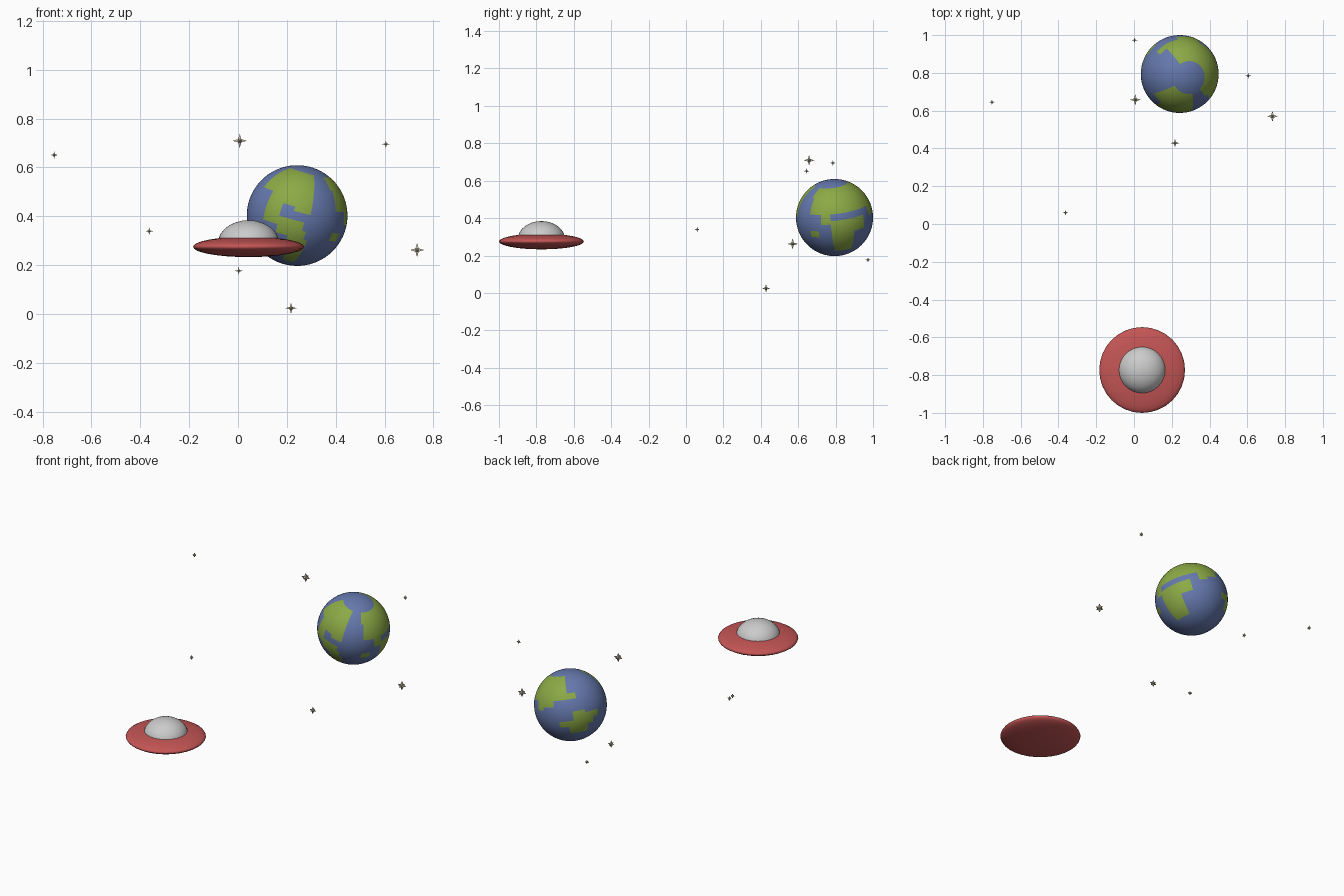
import bpy, bmesh, math
from mathutils import Matrix, Vector, Euler

if "Cube" in bpy.data.objects:
    bpy.data.objects.remove(bpy.data.objects["Cube"])


def material(name, rgb):
    m = bpy.data.materials.new(name)
    m.diffuse_color = (*rgb, 1)
    m.use_nodes = True
    m.node_tree.nodes["Principled BSDF"].inputs["Base Color"].default_value = m.diffuse_color
    return m


def finish(bm, name, mats=(), smooth=False):
    me = bpy.data.meshes.new(name)
    bm.to_mesh(me)
    bm.free()
    for m in mats:
        me.materials.append(m)
    for p in me.polygons:
        p.use_smooth = smooth
    ob = bpy.data.objects.new(name, me)
    bpy.context.collection.objects.link(ob)
    return ob


def ball(segments, rings):
    bm = bmesh.new()
    bmesh.ops.create_uvsphere(bm, u_segments=segments, v_segments=rings, radius=1)
    return bm


ocean = material("ocean_blue", (0.13, 0.19, 0.42))
land = material("land_green", (0.26, 0.40, 0.06))
red = material("saucer_red", (0.55, 0.09, 0.09))
pale = material("star_cream", (0.62, 0.58, 0.42))

# Blocky continents: (lon min, lon max, lat min, lat max) in degrees
LAND = [
    (-150, -75, 25, 65), (-130, -110, -10, 25), (-110, -75, 15, 25), (-95, -75, 10, 15),
    (-130, -80, -10, 0), (-110, -75, -20, -10), (-95, -70, -60, -20),
    (-45, 125, 45, 65), (-40, 125, 30, 45), (-40, 140, 20, 30),
    (65, 100, 10, 20), (65, 80, 5, 10), (-20, -5, 5, 20),
    (-5, 50, -10, 10), (-5, 30, -45, -10), (-40, -25, -15, -5),
    (130, 150, -5, 0), (130, 175, -15, -5), (105, 165, -25, -15), (120, 155, -40, -25),
]

# Planet, with land painted on the sphere's faces
bm = ball(72, 36)
for f in bm.faces:
    c = f.calc_center_median().normalized()
    lon, lat = math.degrees(math.atan2(c.y, c.x)), math.degrees(math.asin(c.z))
    f.material_index = int(any(a < lon < b and s < lat < n for a, b, s, n in LAND))
planet = finish(bm, "planet", (ocean, land), True)
planet.location = (0.242, 0.794, 0.403)
planet.scale = (0.206,) * 3
planet.rotation_euler = Euler((0.1, 0.263, 0))

# Saucer hull: flattened sphere
hull = finish(ball(32, 16), "saucer_hull", (red,), True)
hull.location = (0.043, -0.773, 0.275)
hull.scale = (0.227, 0.227, 0.042)

# Saucer dome: upper half of a slightly squashed sphere
bm = ball(32, 16)
bmesh.ops.delete(bm, geom=[v for v in bm.verts if v.co.z < -0.01], context='VERTS')
dome = finish(bm, "saucer_dome", (), True)
dome.location = (0.043, -0.773, 0.288)
dome.scale = (0.126, 0.126, 0.096)

# Stars: small cubes with a spike on each face
STARS = [
    (-0.752, 0.645, 0.651, 0.015), (0.007, 0.658, 0.709, 0.029), (0.605, 0.785, 0.695, 0.015),
    (-0.363, 0.06, 0.339, 0.015), (0.733, 0.57, 0.262, 0.029), (0.003, 0.973, 0.177, 0.015),
    (0.217, 0.428, 0.024, 0.023),
]
for i, (x, y, z, r) in enumerate(STARS):
    bm = bmesh.new()
    bmesh.ops.create_cube(bm, size=0.46 * r)
    tips = bmesh.ops.poke(bm, faces=bm.faces[:])["verts"]
    for v in tips:
        v.co = v.co.normalized() * r
    star = finish(bm, f"star_{i + 1}", (pale,))
    star.location = (x, y, z)
